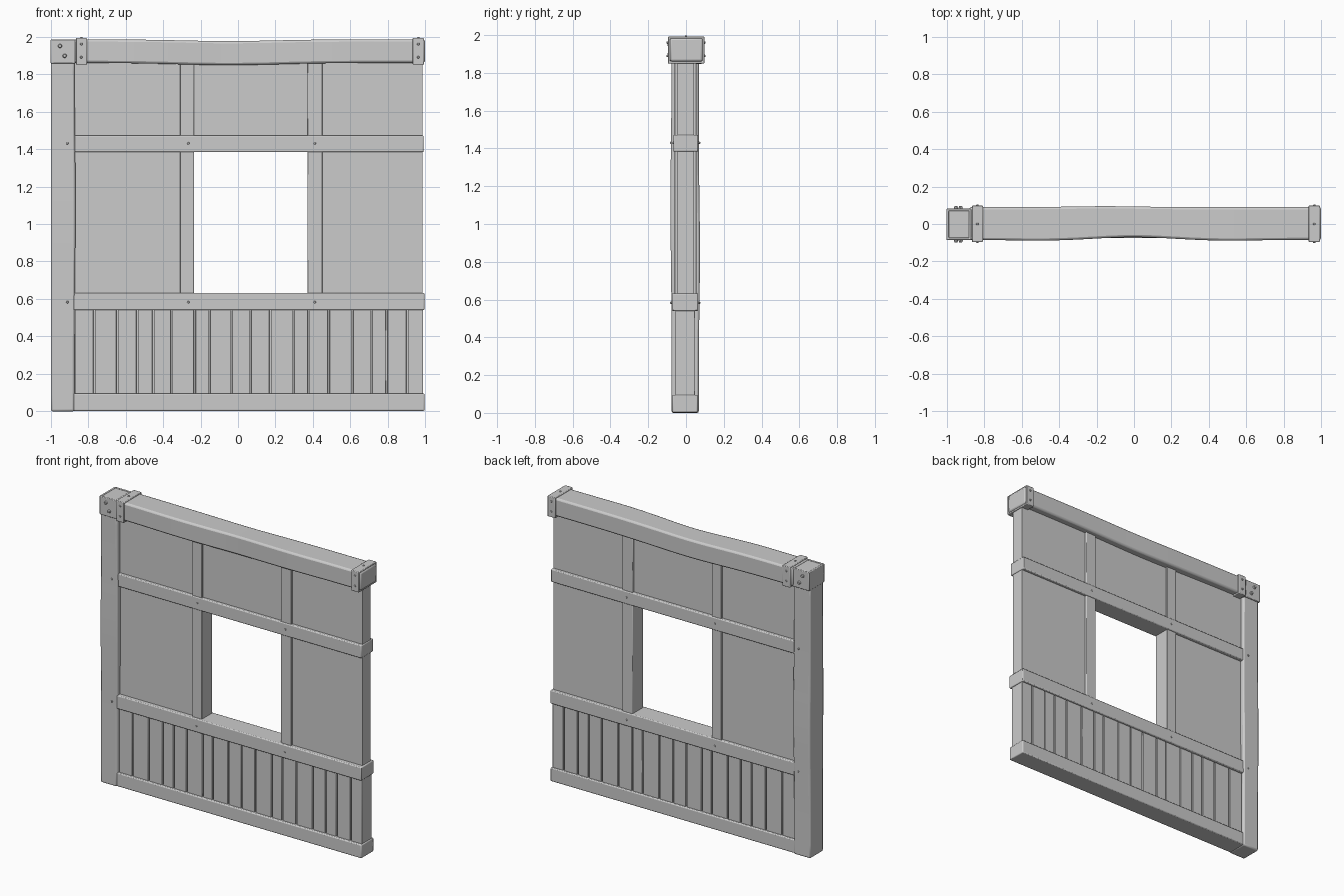
import bpy, bmesh, math
from mathutils import Matrix, Vector

if "Cube" in bpy.data.objects:
    bpy.data.objects.remove(bpy.data.objects["Cube"])


def finish(name, bm, bevel=0.0, segs=2):
    bmesh.ops.recalc_face_normals(bm, faces=bm.faces)
    me = bpy.data.meshes.new(name)
    bm.to_mesh(me)
    bm.free()
    ob = bpy.data.objects.new(name, me)
    bpy.context.collection.objects.link(ob)
    if bevel:
        m = ob.modifiers.new("bevel", 'BEVEL')
        m.width, m.segments, m.limit_method = bevel, segs, 'ANGLE'
        m.angle_limit = math.radians(40)
    bpy.ops.object.select_all(action='DESELECT')
    ob.select_set(True)
    bpy.context.view_layer.objects.active = ob
    bpy.ops.object.shade_smooth_by_angle(angle=math.radians(35))
    return ob


def block(name, x, y, z, bevel=0.006, cuts=0, axis=0, warp=None):
    """Box from ranges; optional slices along an axis and a warp of each vertex."""
    bm = bmesh.new()
    bmesh.ops.create_cube(bm, size=1)
    rng = (x, y, z)
    for v in bm.verts:
        for i in range(3):
            v.co[i] = rng[i][1] if v.co[i] > 0 else rng[i][0]
    no = Vector((0, 0, 0))
    no[axis] = 1
    for k in range(1, cuts + 1):
        co = no * (rng[axis][0] + (rng[axis][1] - rng[axis][0]) * k / (cuts + 1))
        bmesh.ops.bisect_plane(bm, geom=bm.verts[:] + bm.edges[:] + bm.faces[:],
                               plane_co=co, plane_no=no)
    if warp:
        mid = Vector([(a + b) / 2 for a, b in rng])
        for v in bm.verts:
            warp(v.co, mid)
    return finish(name, bm, bevel)


def bell(t, c, w):
    return math.exp(-((t - c) / w) ** 2)


# Top beam, hewn with gentle waves
def warp_beam(co, mid):
    x = co.x
    if co.z < mid.z:
        co.z -= 0.012 * bell(x, -0.05, 0.4)
    else:
        co.z -= 0.009 * bell(x, -0.05, 0.35)
    if co.y < mid.y:
        co.y += 0.015 * bell(x, 0.0, 0.25) - 0.004 * bell(x, -0.5, 0.2) - 0.004 * bell(x, 0.5, 0.2)
    else:
        co.y += 0.005 * bell(x, -0.15, 0.25)


# Corner post, slightly uneven
def warp_post(co, mid):
    z = co.z
    if co.x > mid.x:
        co.x += 0.005 * bell(z, 1.1, 0.4)
    if co.y < mid.y:
        co.y -= 0.006 * bell(z, 1.1, 0.35)
    else:
        co.y += 0.006 * bell(z, 0.85, 0.35)


block("top_beam", (-0.88, 0.998), (-0.085, 0.09), (1.86, 1.985), 0.012, 24, 0, warp_beam)
block("corner_post", (-0.998, -0.872), (-0.077, 0.068), (0, 1.9), 0.01, 20, 2, warp_post)


# Metal sleeves: rectangular rings with an open core
def sleeve(name, x, y, z, axis, wall=0.012):
    rng = (x, y, z)
    a, b = [i for i in range(3) if i != axis]
    bm = bmesh.new()
    loops = []
    for inset, end in ((0, 0), (0, 1), (wall, 1), (wall, 0)):
        loop = []
        for s, t in ((0, 0), (1, 0), (1, 1), (0, 1)):
            co = [0, 0, 0]
            co[axis] = rng[axis][end]
            co[a] = rng[a][s] + inset * (1 - 2 * s)
            co[b] = rng[b][t] + inset * (1 - 2 * t)
            loop.append(bm.verts.new(co))
        loops.append(loop)
    for k in range(4):
        p, q = loops[k], loops[(k + 1) % 4]
        for i in range(4):
            j = (i + 1) % 4
            bm.faces.new((p[i], p[j], q[j], q[i]))
    finish(name, bm, 0.004)


sleeve("post_cap_sleeve", (-1.0, -0.868), (-0.086, 0.082), (1.857, 1.985), 2)
block("post_cap_core", (-0.99, -0.878), (-0.076, 0.072), (1.86, 1.983), 0.006)
sleeve("beam_band_left", (-0.865, -0.806), (-0.096, 0.098), (1.85, 1.992), 0)
sleeve("beam_band_right", (0.932, 0.992), (-0.096, 0.098), (1.85, 1.992), 0)

# Horizontal rails
block("middle_rail", (-0.88, 0.99), (-0.067, 0.064), (1.383, 1.472))
block("window_sill_rail", (-0.88, 0.995), (-0.075, 0.064), (0.54, 0.633))
block("bottom_rail", (-0.88, 0.995), (-0.073, 0.062), (0.003, 0.096))

# Studs beside the window, above and below the middle rail
studs = ((-0.31, -0.235), (0.37, 0.45))
for side, s in zip(("left", "right"), studs):
    block("window_stud_" + side, s, (-0.06, 0.056), (0.62, 1.4), 0.004)
    block("upper_stud_" + side, s, (-0.06, 0.056), (1.46, 1.88), 0.004)

# Plaster panels
depth = (-0.046, 0.042)
for i, x in enumerate(((-0.88, -0.3), (-0.24, 0.38), (0.44, 0.985))):
    block("upper_panel_%d" % i, x, depth, (1.46, 1.88), 0)
    if i != 1:
        block("window_panel_%d" % i, x, depth, (0.62, 1.39), 0)

# Wainscot planks with narrow gaps over a backing board
joints = (-0.875, -0.768, -0.645, -0.538, -0.453, -0.354, -0.231, -0.153, -0.035, 0.066,
          0.171, 0.296, 0.377, 0.484, 0.61, 0.712, 0.794, 0.902, 0.992)
block("wainscot_backing", (-0.88, 0.98), (-0.04, 0.035), (0.08, 0.55), 0)
for i, (a, b) in enumerate(zip(joints, joints[1:])):
    block("wainscot_plank_%02d" % i, (a + 0.004, b - 0.004), (-0.056, 0.048), (0.08, 0.55), 0.003)


# Domed nails and bolts
def dome(name, pos, direction, r, h, sides=8):
    bm = bmesh.new()
    bmesh.ops.create_cone(bm, cap_ends=True, segments=sides, radius1=r, radius2=r * 0.6, depth=h)
    rot = Vector((0, 0, 1)).rotation_difference(Vector(direction)).to_matrix().to_4x4()
    bm.transform(Matrix.Translation(pos) @ rot)
    finish(name, bm)


for s, tag in ((-1, "front"), (1, "back")):
    d = (0, s, 0)
    for x, z in ((-0.95, 1.95), (-0.925, 1.897)):
        dome("cap_bolt_" + tag, (x, -0.002 + s * 0.088, z), d, 0.013, 0.018)
    for x in (-0.836, 0.962):
        for z in (1.96, 1.89):
            dome("band_rivet_" + tag, (x, 0.001 + s * 0.099, z), d, 0.008, 0.009)
    for z, yf, yb in ((1.43, -0.067, 0.064), (0.583, -0.075, 0.064)):
        for x in (-0.265, 0.41):
            dome("rail_nail_" + tag, (x, yf if s < 0 else yb, z), d, 0.008, 0.009)
        dome("post_nail_" + tag, (-0.91, -0.081 if s < 0 else 0.072, z), d, 0.007, 0.008)
for x in (-0.836, 0.962):
    dome("band_rivet_top", (x, 0, 1.993), (0, 0, 1), 0.008, 0.009)
